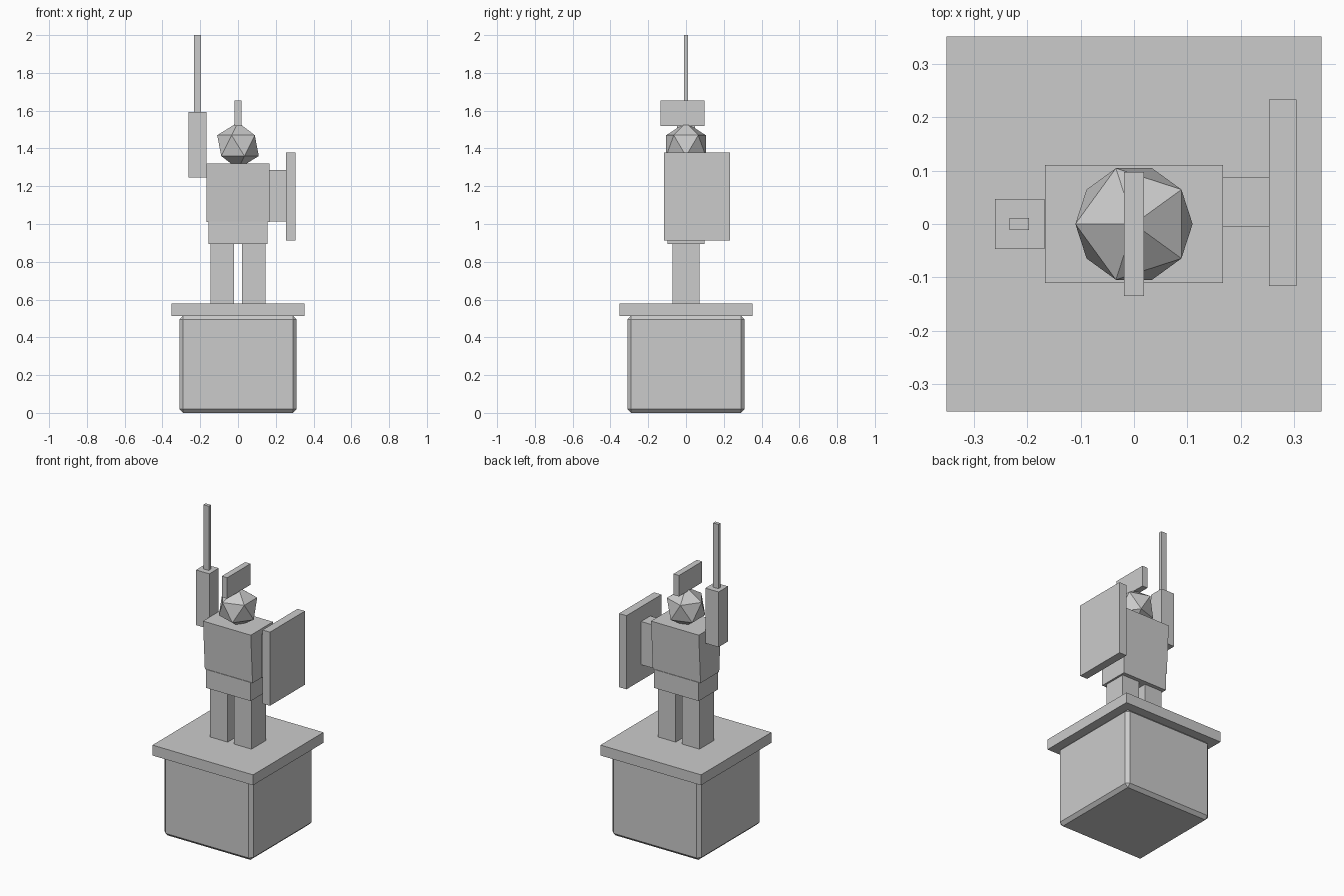
import bpy
import bmesh
import math

cube = bpy.data.objects.get("Cube")
if cube:
    bpy.data.objects.remove(cube, do_unlink=True)

stone = bpy.data.materials.new("grey_stone")
stone.use_nodes = True
GREY = (0.6, 0.6, 0.6, 1.0)
stone.diffuse_color = GREY
stone.node_tree.nodes["Principled BSDF"].inputs["Base Color"].default_value = GREY


def finish(name, bm):
    mesh = bpy.data.meshes.new(name)
    bm.to_mesh(mesh)
    bm.free()
    mesh.materials.append(stone)
    obj = bpy.data.objects.new(name, mesh)
    bpy.context.collection.objects.link(obj)
    return obj


def box(name, xs, ys, zs, taper_y=1.0):
    """Box spanning the given ranges; taper_y narrows its bottom in depth."""
    bm = bmesh.new()
    bmesh.ops.create_cube(bm, size=1)
    for v in bm.verts:
        if v.co.z < 0:
            v.co.y *= taper_y
        for axis, (low, high) in enumerate((xs, ys, zs)):
            v.co[axis] = (low + high) / 2 + v.co[axis] * (high - low)
    return finish(name, bm)


def sym(half):
    return (-half, half)


# Pedestal: chamfered block under a slab
block = box("pedestal_block", sym(0.31), sym(0.31), (0, 0.515))
chamfer = block.modifiers.new("chamfer", "BEVEL")
chamfer.width = 0.02
chamfer.segments = 1
box("pedestal_slab", sym(0.352), sym(0.352), (0.512, 0.578))

# Legs and body
for side, xs in (("left", (0.022, 0.145)), ("right", (-0.145, -0.022))):
    box(side + "_leg", xs, sym(0.072), (0.575, 0.9))
box("hips", sym(0.157), sym(0.097), (0.895, 1.012))
box("torso", sym(0.167), sym(0.111), (1.01, 1.32), taper_y=0.84)

# Faceted head with a crest
bm = bmesh.new()
bmesh.ops.create_icosphere(bm, subdivisions=1, radius=0.123)
head = finish("head", bm)
head.location.z = 1.415
head.rotation_euler.z = math.pi
box("helmet_crest", sym(0.019), (-0.135, 0.098), (1.52, 1.653))

# Raised right arm with a blade
box("right_arm", (-0.261, -0.168), sym(0.047), (1.245, 1.594))
box("sword_blade", (-0.234, -0.197), sym(0.011), (1.59, 2.0))

# Left arm carrying the shield
box("left_arm", (0.165, 0.255), (-0.005, 0.087), (1.012, 1.285))
box("shield", (0.253, 0.305), (-0.116, 0.234), (0.912, 1.378))
